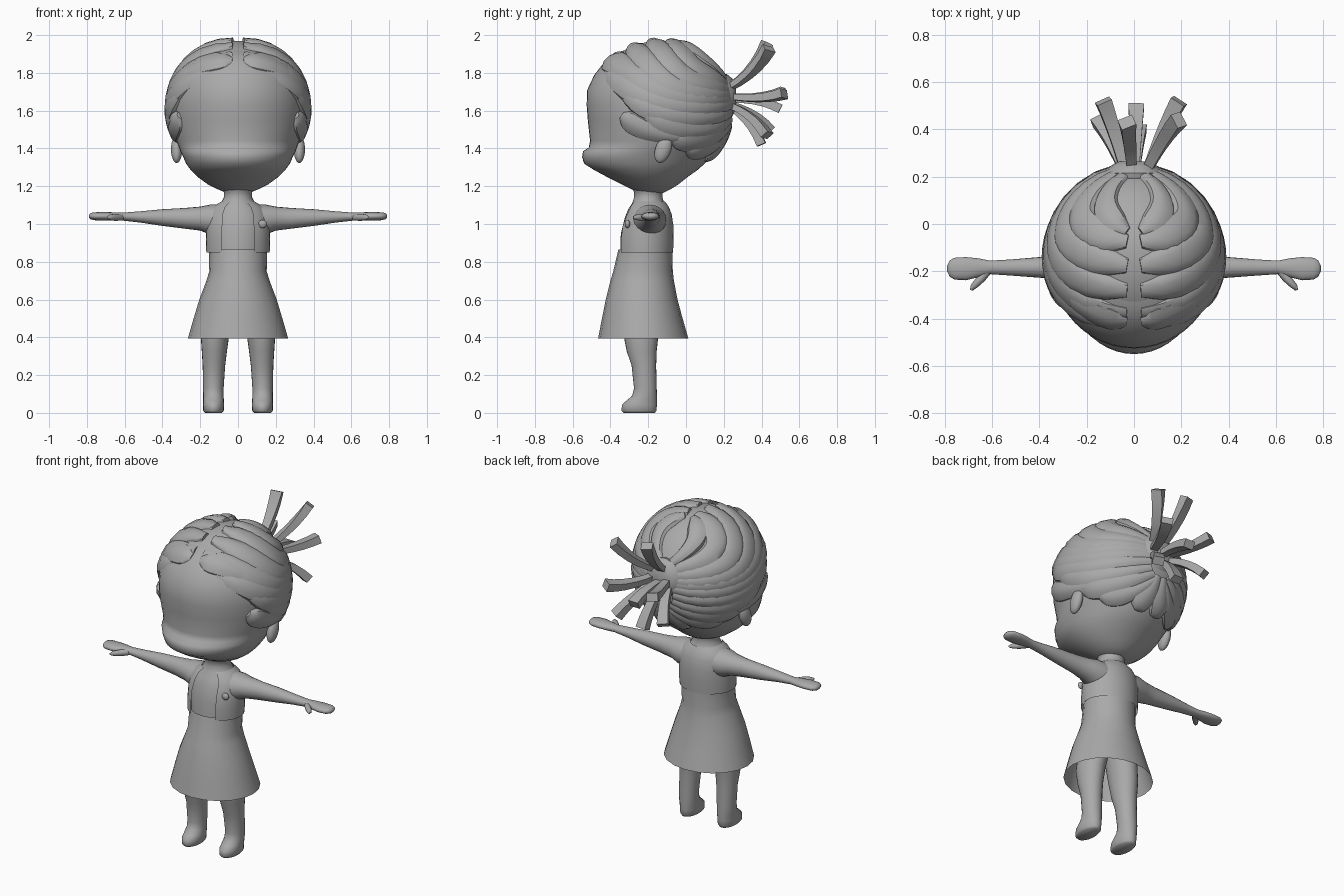
import bpy, bmesh, math
from mathutils import Vector

if "Cube" in bpy.data.objects:
    bpy.data.objects.remove(bpy.data.objects["Cube"])

skin = bpy.data.materials.new("clay grey")
skin.diffuse_color = (0.4, 0.4, 0.4, 1)
skin.use_nodes = True
skin.node_tree.nodes["Principled BSDF"].inputs["Base Color"].default_value = skin.diffuse_color


def finish(name, bm, angle=40, mirror=False, subdiv=0):
    bmesh.ops.recalc_face_normals(bm, faces=bm.faces)
    me = bpy.data.meshes.new(name)
    bm.to_mesh(me)
    bm.free()
    ob = bpy.data.objects.new(name, me)
    bpy.context.collection.objects.link(ob)
    me.materials.append(skin)
    if mirror:
        ob.modifiers.new("mirror", 'MIRROR')
    if subdiv:
        ob.modifiers.new("smooth", 'SUBSURF').levels = subdiv
    bpy.ops.object.select_all(action='DESELECT')
    ob.select_set(True)
    bpy.context.view_layer.objects.active = ob
    if angle:
        bpy.ops.object.shade_smooth_by_angle(angle=math.radians(angle))
    return ob


def bridge(bm, rings, closed=True, caps=True):
    n = len(rings[0])
    for a, b in zip(rings, rings[1:]):
        for i in range(n if closed else n - 1):
            j = (i + 1) % n
            bm.faces.new((a[i], a[j], b[j], b[i]))
    if caps:
        bm.faces.new(rings[0])
        bm.faces.new(rings[-1])


def loft(name, sections, along_x=False, n=32, gap=0, caps=True, **kw):
    """Elliptical sections: (station, min u, max u, min v, max v). gap leaves the front open."""
    bm = bmesh.new()
    rings = []
    for s, u0, u1, v0, v1 in sections:
        ring = []
        for i in range(n):
            a = -math.pi / 2 + (gap + (2 * math.pi - 2 * gap) * i / (n - 1) if gap else 2 * math.pi * i / n)
            u = (u0 + u1) / 2 + (u1 - u0) / 2 * math.cos(a)
            v = (v0 + v1) / 2 + (v1 - v0) / 2 * math.sin(a)
            ring.append(bm.verts.new((s, u, v) if along_x else (u, v, s)))
        rings.append(ring)
    bridge(bm, rings, not gap, caps)
    return finish(name, bm, **kw)


def blob(name, centre, size, tilt=0, **kw):
    bm = bmesh.new()
    bmesh.ops.create_uvsphere(bm, u_segments=20, v_segments=12, radius=1)
    c, s = math.cos(tilt), math.sin(tilt)
    for v in bm.verts:
        x, y, z = (v.co[k] * size[k] for k in range(3))
        v.co = Vector(centre) + Vector((x, y * c - z * s, y * s + z * c))
    return finish(name, bm, **kw)


# Head with a protruding muzzle shelf: (z, half width, front, back)
head = [(1.165, .06, -.25, -.12), (1.185, .11, -.29, -.08), (1.21, .16, -.34, -.04), (1.25, .215, -.42, .01),
        (1.285, .25, -.485, .06), (1.32, .275, -.54, .10), (1.355, .29, -.55, .13), (1.385, .305, -.545, .15),
        (1.405, .312, -.515, .16), (1.44, .325, -.508, .18), (1.55, .35, -.52, .2), (1.63, .352, -.526, .2),
        (1.71, .345, -.523, .19), (1.79, .315, -.485, .16), (1.86, .26, -.43, .10), (1.91, .19, -.36, .02),
        (1.94, .10, -.25, -.05)]
loft("head", [(z, -w, w, f, b) for z, w, f, b in head], n=48, angle=60)
blob("ear", (.325, -.12, 1.395), (.03, .042, .075), tilt=-.35, mirror=True)

# Hair cap, cut along the slanting hairline
HC, HR = Vector((0, -.135, 1.615)), Vector((.36, .375, .355))


def on_hair(p, lift=0):
    d = Vector(p) - HC
    q = d / math.sqrt(sum((d[k] / HR[k]) ** 2 for k in range(3)))
    nrm = Vector([q[k] / HR[k] ** 2 for k in range(3)]).normalized()
    return HC + q + nrm * lift, nrm


bm = bmesh.new()
bmesh.ops.create_uvsphere(bm, u_segments=48, v_segments=32, radius=1)
for v in bm.verts:
    v.co = HC + Vector([v.co[k] * HR[k] for k in range(3)])
bmesh.ops.bisect_plane(bm, geom=bm.verts[:] + bm.edges[:] + bm.faces[:], plane_co=(0, -.44, 1.87),
                       plane_no=(0, -.60, -.49), clear_outer=True)
finish("hair_cap", bm, angle=60)


def lock(name, a, mid, b, width, thick=.032, tip=.4):
    """Swept hair lock hugging the cap, running through three guide points."""
    a, mid, b = Vector(a), Vector(mid), Vector(b)
    ctrl = 2 * mid - (a + b) / 2
    steps, sides = 14, 10
    path = [on_hair(a * (1 - t) ** 2 + ctrl * 2 * t * (1 - t) + b * t * t)
            for t in (i / steps for i in range(steps + 1))]
    bm = bmesh.new()
    rings = []
    for i, (p, nrm) in enumerate(path):
        t = i / steps
        tan = path[min(i + 1, steps)][0] - path[max(i - 1, 0)][0]
        side = nrm.cross(tan).normalized()
        f = max(.12, min(1, math.sin(math.pi * min(t * 1.6 + .12, .5)))) * (1 - (1 - tip) * max(0, t - .4) / .6)
        ring = []
        for k in range(sides):
            c, s = math.cos(2 * math.pi * k / sides), math.sin(2 * math.pi * k / sides)
            ring.append(bm.verts.new(on_hair(p + side * width * f * c, thick * s * (.4 + .6 * f))[0]))
        rings.append(ring)
    bridge(bm, rings)
    return finish(name, bm, mirror=True)


# Locks sweep from the centre parting round the side to the hair tie
locks = [((.03, -.03, 1.97), (.13, .10, 1.91), (.03, .24, 1.76), .06),
         ((.03, -.07, 1.99), (.23, .03, 1.86), (.06, .24, 1.74), .08),
         ((.03, -.18, 1.99), (.31, -.02, 1.80), (.08, .24, 1.71), .085),
         ((.03, -.29, 1.96), (.34, -.08, 1.74), (.08, .25, 1.68), .085),
         ((.03, -.38, 1.90), (.355, -.14, 1.70), (.08, .25, 1.66), .08),
         ((.16, -.44, 1.82), (.37, -.12, 1.64), (.08, .25, 1.63), .075),
         ((.30, -.34, 1.70), (.36, -.06, 1.57), (.08, .25, 1.59), .07),
         ((.34, -.22, 1.60), (.34, .00, 1.49), (.07, .24, 1.55), .07),
         ((.34, -.08, 1.45), (.25, .10, 1.43), (.05, .24, 1.52), .07),
         ((.28, .02, 1.38), (.17, .13, 1.38), (.03, .22, 1.50), .06),
         ((.10, .12, 1.33), (.05, .18, 1.40), (.02, .23, 1.52), .07)]
for i, (a, m, b, w) in enumerate(locks):
    lock("hair_lock_%d" % (i + 1), a, m, b, w)
lock("side_curl", (.34, -.36, 1.57), (.36, -.22, 1.49), (.34, -.03, 1.45), .065, .035, .6)
lock("fringe", (.03, -.42, 1.87), (.19, -.38, 1.85), (.33, -.24, 1.74), .07, .035, .6)

# Hair tie and flared ponytail strips
bm = bmesh.new()
rings = []
for y, r in [(.16, .11), (.215, .125), (.245, .10), (.265, .065)]:
    rings.append([bm.verts.new((r * math.cos(k * math.pi / 8), y, 1.67 + r * math.sin(k * math.pi / 8)))
                  for k in range(16)])
bridge(bm, rings)
finish("hair_tie", bm)

tips = [(-.03, .43, 1.96), (.19, .44, 1.93), (-.13, .52, 1.70), (.19, .52, 1.69),
        (.01, .50, 1.61), (-.15, .44, 1.50), (.18, .43, 1.47), (.02, .40, 1.42)]
for n, tip in enumerate(tips):
    a, b = Vector((tip[0] * .3, .23, 1.67 + (tip[2] - 1.67) * .2)), Vector(tip)
    c = (a + b) / 2 + Vector((0, .03, -.03 if tip[2] > 1.65 else .03))
    bm = bmesh.new()
    rings = []
    for i in range(6):
        t = i / 5
        p = a * (1 - t) ** 2 + c * 2 * t * (1 - t) + b * t * t
        tan = ((c - a) * (1 - t) + (b - c) * t).normalized()
        u = tan.cross(Vector((0, .3, 1))).normalized()
        w = tan.cross(u)
        h = .02 + .013 * t
        rings.append([bm.verts.new(p + u * h * sx + w * h * .75 * sy)
                      for sx, sy in ((1, 1), (-1, 1), (-1, -1), (1, -1))])
    bridge(bm, rings)
    finish("ponytail_strip_%d" % (n + 1), bm, angle=25)

# Neck and torso
loft("torso", [(.80, -.14, .14, -.35, -.08), (.95, -.155, .155, -.345, -.075), (1.03, -.15, .15, -.325, -.08),
               (1.08, -.125, .125, -.305, -.095), (1.11, -.09, .09, -.285, -.115), (1.14, -.075, .075, -.275, -.125),
               (1.17, -.075, .075, -.275, -.125), (1.22, -.11, .11, -.31, -.10)], angle=60)

# Open-front jacket
loft("jacket", [(.85, -.168, .168, -.365, -.068), (.92, -.17, .17, -.364, -.065), (.99, -.168, .168, -.354, -.066),
                (1.05, -.162, .162, -.328, -.075), (1.09, -.135, .135, -.308, -.09),
                (1.118, -.09, .09, -.288, -.11)], gap=.52, caps=False, angle=60)
blob("jacket_badge", (.13, -.31, 1.0), (.022, .014, .022))

# Flared skirt, open underneath
skirt = loft("skirt", [(.865, -.155, .155, -.358, -.072), (.75, -.152, .152, -.385, -.07),
                       (.70, -.167, .167, -.40, -.064), (.60, -.205, .205, -.425, -.045),
                       (.50, -.235, .235, -.445, -.018), (.395, -.265, .265, -.465, .012)],
             n=20, caps=False, angle=60)

# Sleeves, arms and mitten hands
loft("arm", [(.08, -.29, -.10, .93, 1.105), (.15, -.275, -.105, .945, 1.102), (.20, -.255, -.12, .965, 1.092),
             (.28, -.235, -.135, .975, 1.085), (.40, -.227, -.14, .99, 1.078), (.52, -.218, -.15, 1.008, 1.067),
             (.61, -.212, -.155, 1.018, 1.06), (.66, -.225, -.145, 1.018, 1.062), (.71, -.238, -.14, 1.018, 1.063),
             (.76, -.235, -.143, 1.02, 1.062), (.78, -.222, -.155, 1.025, 1.058),
             (.79, -.20, -.175, 1.035, 1.048)], along_x=True, n=20, mirror=True, angle=60)
bm = bmesh.new()
rings = []
for x, y, r in [(.62, -.20, .018), (.65, -.235, .019), (.675, -.262, .015), (.688, -.28, .006)]:
    rings.append([bm.verts.new((x + r * math.cos(k * math.pi / 5), y + r * .3 * math.cos(k * math.pi / 5),
                                1.035 + r * math.sin(k * math.pi / 5))) for k in range(10)])
bridge(bm, rings)
finish("thumb", bm, mirror=True, angle=60)

# Legs and feet
loft("leg", [(0, .085, .175, -.33, -.165), (.012, .075, .184, -.342, -.156), (.045, .074, .185, -.338, -.154),
             (.065, .075, .184, -.315, -.154), (.09, .076, .184, -.285, -.154), (.13, .076, .185, -.275, -.155),
             (.25, .068, .187, -.288, -.158), (.33, .058, .192, -.315, -.155), (.42, .045, .198, -.332, -.145),
             (.60, .01, .17, -.34, -.12)], n=24, mirror=True, angle=60)
